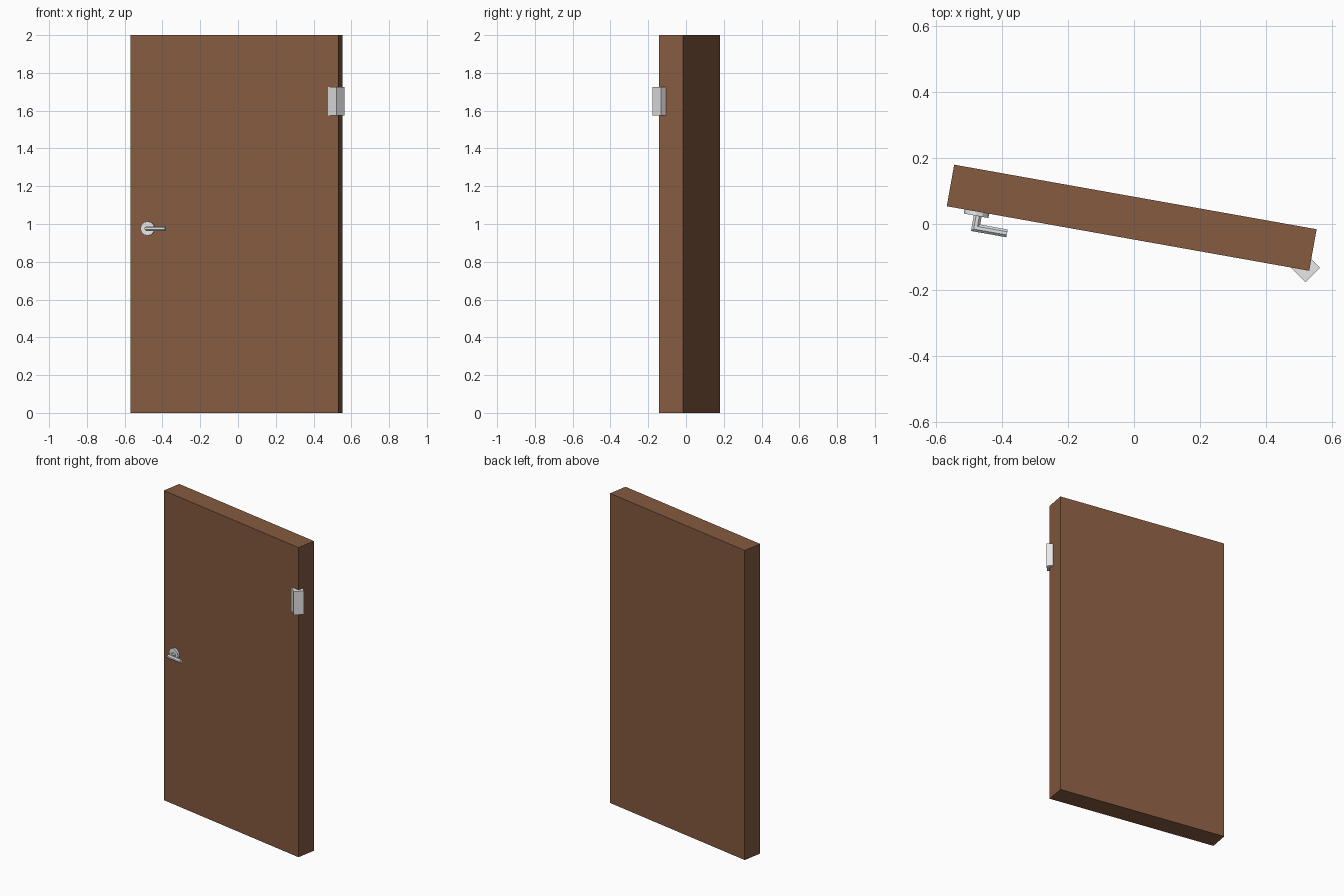
import bpy, bmesh
from math import radians, cos, sin, tau
from mathutils import Matrix, Vector

default = bpy.data.objects.get("Cube")
if default:
    bpy.data.objects.remove(default)


def material(name, rgb):
    m = bpy.data.materials.new(name)
    m.use_nodes = True
    color = (*rgb, 1)
    m.diffuse_color = color
    m.node_tree.nodes["Principled BSDF"].inputs["Base Color"].default_value = color
    return m


wood = material("brown wood", (0.235, 0.104, 0.051))
steel = material("light steel", (0.8, 0.8, 0.8))
cool_steel = material("cool steel", (0.74, 0.77, 0.78))

# The open door swings ten degrees; its parts are laid out in door space
DOOR = Matrix.Translation((-0.007, 0.019, 0)) @ Matrix.Rotation(radians(-10.1), 4, 'Z')
WIDTH, DEPTH, HEIGHT = 1.117, 0.128, 2.0


def finish(name, bm, mat, matrix):
    bmesh.ops.recalc_face_normals(bm, faces=bm.faces)
    mesh = bpy.data.meshes.new(name)
    bm.to_mesh(mesh)
    bm.free()
    mesh.materials.append(mat)
    obj = bpy.data.objects.new(name, mesh)
    obj.matrix_world = matrix
    bpy.context.collection.objects.link(obj)
    return obj


def box(name, size, mat, matrix):
    bm = bmesh.new()
    bmesh.ops.create_cube(bm, size=1)
    bmesh.ops.scale(bm, vec=size, verts=bm.verts)
    return finish(name, bm, mat, matrix)


# Door slab
box("door_slab", (WIDTH, DEPTH, HEIGHT), wood, DOOR @ Matrix.Translation((0, 0, HEIGHT / 2)))

# Square hinge block wrapped around the front corner
box("hinge", (0.062, 0.062, 0.152), steel,
    Matrix.Translation((0.521, -0.133, 1.65)) @ Matrix.Rotation(radians(45), 4, 'Z'))

# Round rose plate behind the handle
bm = bmesh.new()
bmesh.ops.create_cone(bm, cap_ends=True, segments=12, radius1=0.038, radius2=0.038, depth=0.016)
finish("handle_rose", bm, steel,
       DOOR @ Matrix.Translation((-0.466, -DEPTH / 2 - 0.005, 0.976)) @ Matrix.Rotation(radians(90), 4, 'X'))

# Lever handle: an eight-sided bar with a mitred elbow
SIDES, RADIUS = 8, 0.013
elbow = Vector((-0.461, -0.113, 0.976))
stem_start = elbow + Vector((0, 0.05, 0))
lever_end = elbow + Vector((0.097, 0, 0))
bm = bmesh.new()
rings = [[], [], []]
for i in range(SIDES):
    a = tau * (i + 0.5) / SIDES
    across, up = RADIUS * cos(a), RADIUS * sin(a)
    rings[0].append(bm.verts.new(stem_start + Vector((across, 0, up))))
    rings[1].append(bm.verts.new(elbow + Vector((across, across, up))))
    rings[2].append(bm.verts.new(lever_end + Vector((0, across, up))))
for near, far in zip(rings, rings[1:]):
    for i in range(SIDES):
        j = (i + 1) % SIDES
        bm.faces.new((near[i], near[j], far[j], far[i]))
bm.faces.new(rings[0])
bm.faces.new(rings[2])
finish("handle_lever", bm, cool_steel, DOOR)
